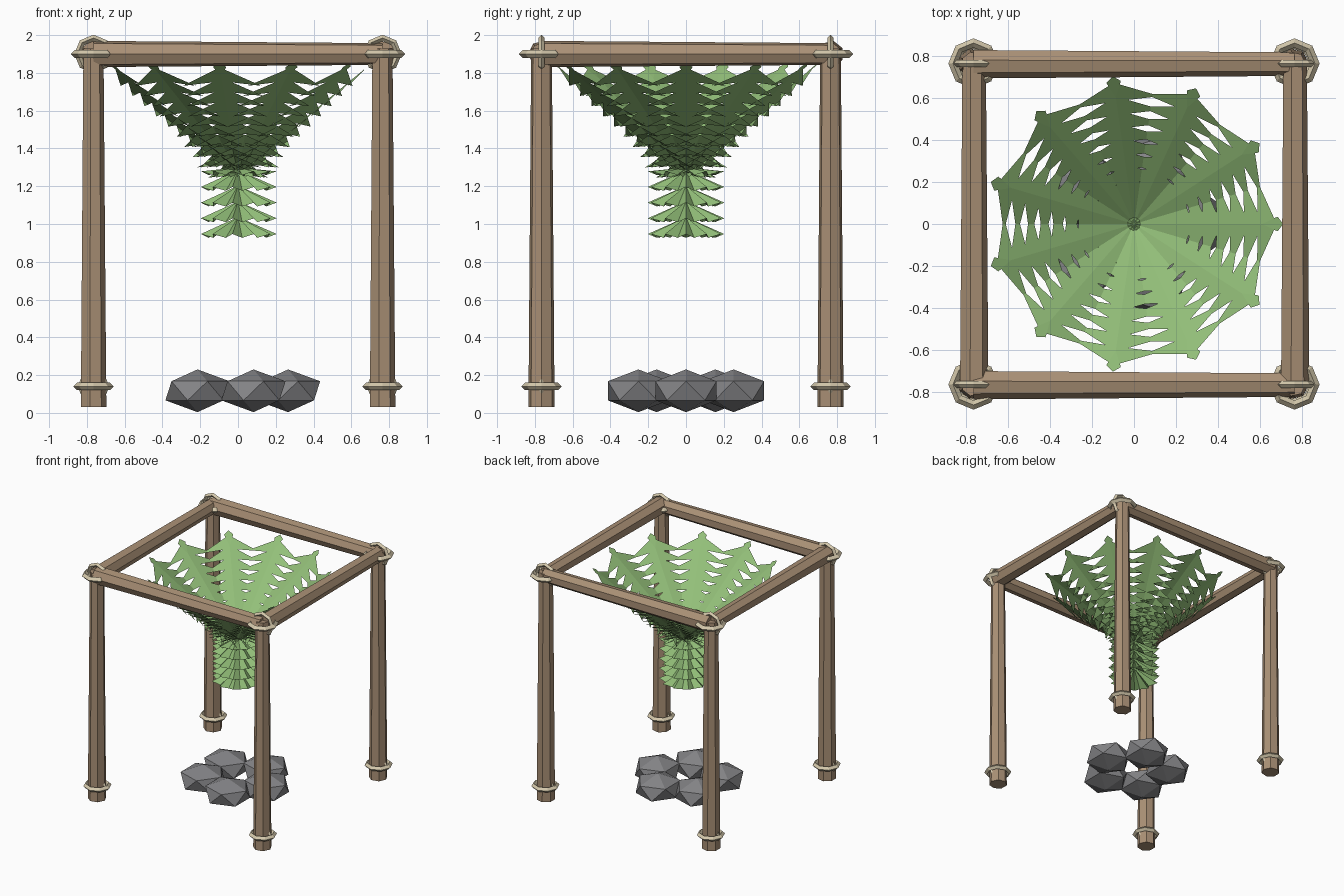
import bpy, bmesh, math
from mathutils import Vector, Matrix

if "Cube" in bpy.data.objects:
    bpy.data.objects.remove(bpy.data.objects["Cube"])


def material(name, rgb):
    m = bpy.data.materials.new(name)
    m.diffuse_color = (*rgb, 1)
    m.use_nodes = True
    m.node_tree.nodes["Principled BSDF"].inputs["Base Color"].default_value = m.diffuse_color
    return m


WOOD = material("wood", (0.40, 0.28, 0.18))
ROPE = material("rope", (0.66, 0.58, 0.41))
LEAF = material("leaf", (0.29, 0.52, 0.19))
STONE = material("stone", (0.23, 0.23, 0.24))


def finish(bm, name, mat):
    me = bpy.data.meshes.new(name)
    bm.to_mesh(me)
    bm.free()
    me.materials.append(mat)
    ob = bpy.data.objects.new(name, me)
    bpy.context.collection.objects.link(ob)
    return ob


def pole(name, a, b, r1, r2):
    """Tapered seven-sided log from a to b."""
    a, b = Vector(a), Vector(b)
    d = b - a
    rot = d.to_track_quat('Z', 'Y').to_matrix().to_4x4()
    bm = bmesh.new()
    bmesh.ops.create_cone(bm, cap_ends=True, segments=7, radius1=r1, radius2=r2,
                          depth=d.length,
                          matrix=Matrix.Translation((a + b) / 2) @ rot @ Matrix.Rotation(math.pi / 2, 4, 'Z'))
    return finish(bm, name, WOOD)


def rope_ring(name, loc, R, r, upright):
    bpy.ops.mesh.primitive_torus_add(major_segments=8, minor_segments=4,
                                     major_radius=R, minor_radius=r, location=loc,
                                     rotation=(math.pi / 2 if upright else 0, 0, 0))
    ob = bpy.context.object
    ob.name = name
    ob.data.materials.append(ROPE)
    for p in ob.data.polygons:
        p.use_smooth = False


# Corner posts with rope lashings at foot and top
C = 0.765
for sx, side in ((-1, "left"), (1, "right")):
    for sy, end in ((-1, "front"), (1, "back")):
        x, y, n = sx * C, sy * C, f"{end}_{side}"
        pole(f"{n}_post", (x - 0.003, y, 0.03), (x - 0.003, y, 1.93), 0.071, 0.056)
        rope_ring(f"{n}_foot_rope", (x, y, 0.14), 0.088, 0.02, False)
        rope_ring(f"{n}_foot_upright_rope", (x, y, 0.14), 0.074, 0.01, True)
        rope_ring(f"{n}_top_rope", (x, y, 1.9), 0.098, 0.022, False)
        rope_ring(f"{n}_top_upright_rope", (x, y, 1.9), 0.085, 0.017, True)

# Top beams
for s, n in ((-1, "front"), (1, "back")):
    pole(f"{n}_beam", (-C, s * C, 1.9), (C, s * C, 1.9), 0.071, 0.059)
for s, n in ((-1, "left"), (1, "right")):
    pole(f"{n}_beam", (s * C, -C, 1.9), (s * C, C, 1.9), 0.071, 0.059)

# Fronds: eleven straight spines with swept-back leaflets and a spade tip
N = 11
U = Vector((0.773, 0, 0.635))
OUT = Vector((0.635, 0, -0.773))
LAT = Vector((0, 1, 0))
bm = bmesh.new()
for i in range(N):
    rot = Matrix.Rotation(2 * math.pi * i / N, 3, 'Z')

    def pt(s, lat=0, droop=0):
        return bm.verts.new(rot @ (Vector((0, 0, 1.27)) + U * s + LAT * lat + OUT * droop))

    for k in range(10):
        s = 0.07 + 0.085 * k
        reach = 0.16 if k == 0 else 0.21
        for sgn in (1, -1):
            bm.faces.new((pt(s + 0.045), pt(s - 0.07),
                          pt(s - 0.09, sgn * reach, 0.015)))
    bm.faces.new((pt(0.79), pt(0.885, -0.035), pt(0.92), pt(0.885, 0.035)))
finish(bm, "canopy_fronds", LEAF)

# Hanging stem: stacked pleated leaf skirts
bm = bmesh.new()
for k in range(5):
    z = 0.947 + 0.083 * k
    apex = bm.verts.new((0, 0, z + (0.09 if k < 4 else 0.02)))
    rim = []
    for j in range(2 * N):
        a = math.pi * j / N
        r, h = (0.205, z) if j % 2 == 0 else (0.155, z - 0.02)
        rim.append(bm.verts.new((r * math.cos(a), r * math.sin(a), h)))
    for j in range(2 * N):
        bm.faces.new((apex, rim[j], rim[(j + 1) % (2 * N)]))
finish(bm, "hanging_leaf_skirts", LEAF)

# Ring of five flattened stones
for i in range(5):
    a = 2 * math.pi * i / 5
    bm = bmesh.new()
    bmesh.ops.create_icosphere(bm, subdivisions=1, radius=1,
                               matrix=Matrix.Translation((0.265 * math.cos(a), 0.265 * math.sin(a), 0.117))
                               @ Matrix.Diagonal((0.19, 0.19, 0.113, 1)))
    finish(bm, f"hearth_stone_{i + 1}", STONE)
